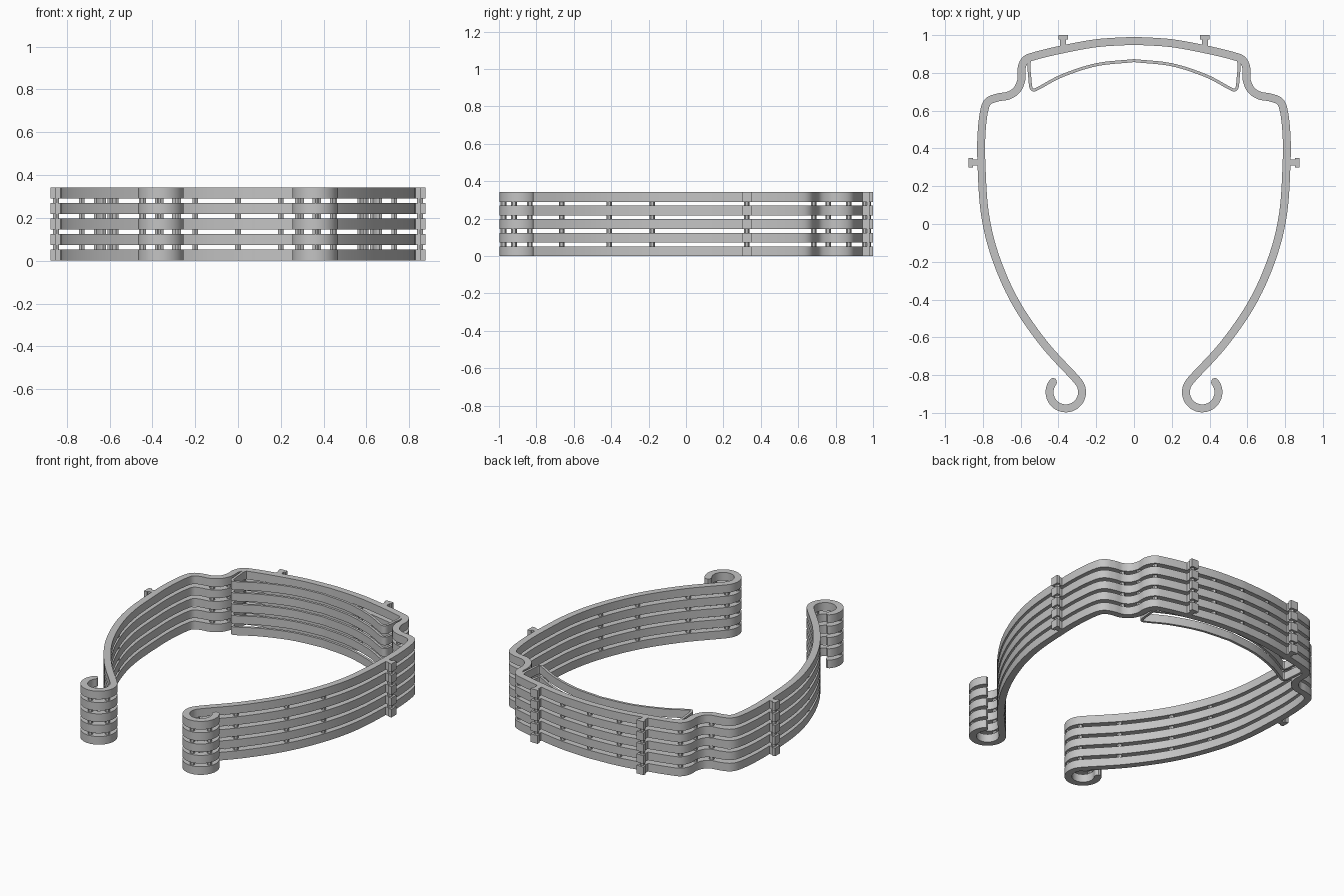
import bpy, bmesh, math
from mathutils import Vector, Matrix

if "Cube" in bpy.data.objects:
    bpy.data.objects.remove(bpy.data.objects["Cube"])

HEIGHT, PITCH, LAYERS = 0.052, 0.0725, 5

grey = bpy.data.materials.new("plain_grey")
grey.use_nodes = True
grey.diffuse_color = (0.55, 0.55, 0.55, 1)
grey.node_tree.nodes["Principled BSDF"].inputs["Base Color"].default_value = grey.diffuse_color


def finish(name, bm, count):
    """Turn a bmesh into a stacked object with smooth curves and sharp edges."""
    bmesh.ops.recalc_face_normals(bm, faces=bm.faces[:])
    mesh = bpy.data.meshes.new(name)
    bm.to_mesh(mesh)
    bm.free()
    mesh.materials.append(grey)
    mesh.shade_smooth()
    mesh.set_sharp_from_angle(angle=math.radians(30))
    obj = bpy.data.objects.new(name, mesh)
    bpy.context.collection.objects.link(obj)
    stack = obj.modifiers.new("stack", 'ARRAY')
    stack.count = count
    stack.use_relative_offset = False
    stack.use_constant_offset = True
    stack.constant_offset_displace = (0, 0, PITCH)
    return obj


def spline(points, steps=8):
    """Smooth path through the given points."""
    pts = [Vector(p) for p in points]
    pts = [2 * pts[0] - pts[1]] + pts + [2 * pts[-1] - pts[-2]]
    path = []
    for a, b, c, d in zip(pts, pts[1:], pts[2:], pts[3:]):
        for i in range(steps):
            t = i / steps
            path.append(0.5 * (2 * b + (c - a) * t + (2 * a - 5 * b + 4 * c - d) * t * t
                               + (3 * b - a - 3 * c + d) * t ** 3))
    return path + [pts[-2]]


def mirrored(path):
    """Extend a half path, starting on the centre line, to both sides."""
    return [Vector((-p.x, p.y)) for p in reversed(path[1:])] + path


def ribbon(name, path, half):
    """Upright band of one layer along a path, with rounded ends."""
    bm = bmesh.new()
    rings = []
    for i, p in enumerate(path):
        t = (path[min(i + 1, len(path) - 1)] - path[max(i - 1, 0)]).normalized()
        d = min((p - path[0]).length, (p - path[-1]).length)
        w = max(0.25 * half, math.sqrt(half ** 2 - max(0, half - d) ** 2))
        n = Vector((-t.y, t.x)) * w
        rings.append([bm.verts.new((*q, z)) for q, z in
                      ((p + n, 0), (p - n, 0), (p - n, HEIGHT), (p + n, HEIGHT))])
    for a, b in zip(rings, rings[1:]):
        for k in range(4):
            bm.faces.new((a[k], a[(k + 1) % 4], b[(k + 1) % 4], b[k]))
    bm.faces.new(rings[0])
    bm.faces.new(rings[-1])
    return finish(name, bm, LAYERS)


def on_hook(degrees):
    a = math.radians(degrees)
    return Vector((0.361 + 0.086 * math.cos(a), -0.89 + 0.086 * math.sin(a)))


# Frame: curved back, stepped shoulders, long arms and curled hooks
arm = spline([(0, 0.97), (0.2, 0.957), (0.4, 0.92), (0.53, 0.888), (0.575, 0.868),
              (0.595, 0.825), (0.596, 0.765), (0.62, 0.71), (0.665, 0.68), (0.72, 0.67),
              (0.77, 0.65), (0.793, 0.6), (0.807, 0.48), (0.808, 0.33), (0.79, 0.06),
              (0.735, -0.17), (0.63, -0.41), (0.48, -0.63), (0.32, -0.806), on_hook(142)])
hook = [on_hook(a) for a in range(147, 413, 5)]
ribbon("headband_frame", mirrored(arm + hook), 0.021)

# Thin forehead strap hung inside the back of the frame
strap = spline([(0, 0.865), (0.2, 0.843), (0.38, 0.785), (0.5, 0.722), (0.53, 0.71),
                (0.546, 0.725), (0.553, 0.79), (0.557, 0.84), (0.55, 0.872)])
ribbon("forehead_strap", mirrored(strap), 0.008)


def peg(name, x, y, angle):
    """T-shaped peg pointing outward from the frame."""
    bm = bmesh.new()
    turn = Matrix.Translation((x, y, HEIGHT / 2)) @ Matrix.Rotation(angle, 4, 'Z')
    for start, end, width in ((-0.06, -0.02, 0.032), (-0.022, 0, 0.05)):
        place = turn @ Matrix.Translation(((start + end) / 2, 0, 0))
        bmesh.ops.create_cube(bm, size=1, matrix=place @ Matrix.Diagonal(
            (end - start, width, HEIGHT, 1)))
    finish(name, bm, LAYERS)


for side, sign in (("left", 1), ("right", -1)):
    peg("back_peg_" + side, 0.375 * sign, 1.0, math.pi / 2)
    peg("side_peg_" + side, 0.875 * sign, 0.325, 0 if sign > 0 else math.pi)

# Small support posts that join one layer to the next
spots = [(0.375, 0.975), (0.57, 0.87), (0.597, 0.76), (0.66, 0.683), (0.85, 0.325),
         (0.73, -0.18), (0.63, -0.41), (0.45, -0.665), (0.2, 0.957),
         on_hook(140), on_hook(200), on_hook(340), on_hook(270)]
spots += [(-x, y) for x, y in spots] + [(0, 0.97)]
bm = bmesh.new()
for x, y in spots:
    bmesh.ops.create_cone(bm, cap_ends=True, segments=6, radius1=0.015, radius2=0.015,
                          depth=PITCH - HEIGHT + 0.004,
                          matrix=Matrix.Translation((x, y, (PITCH + HEIGHT) / 2)))
finish("support_posts", bm, LAYERS - 1)
